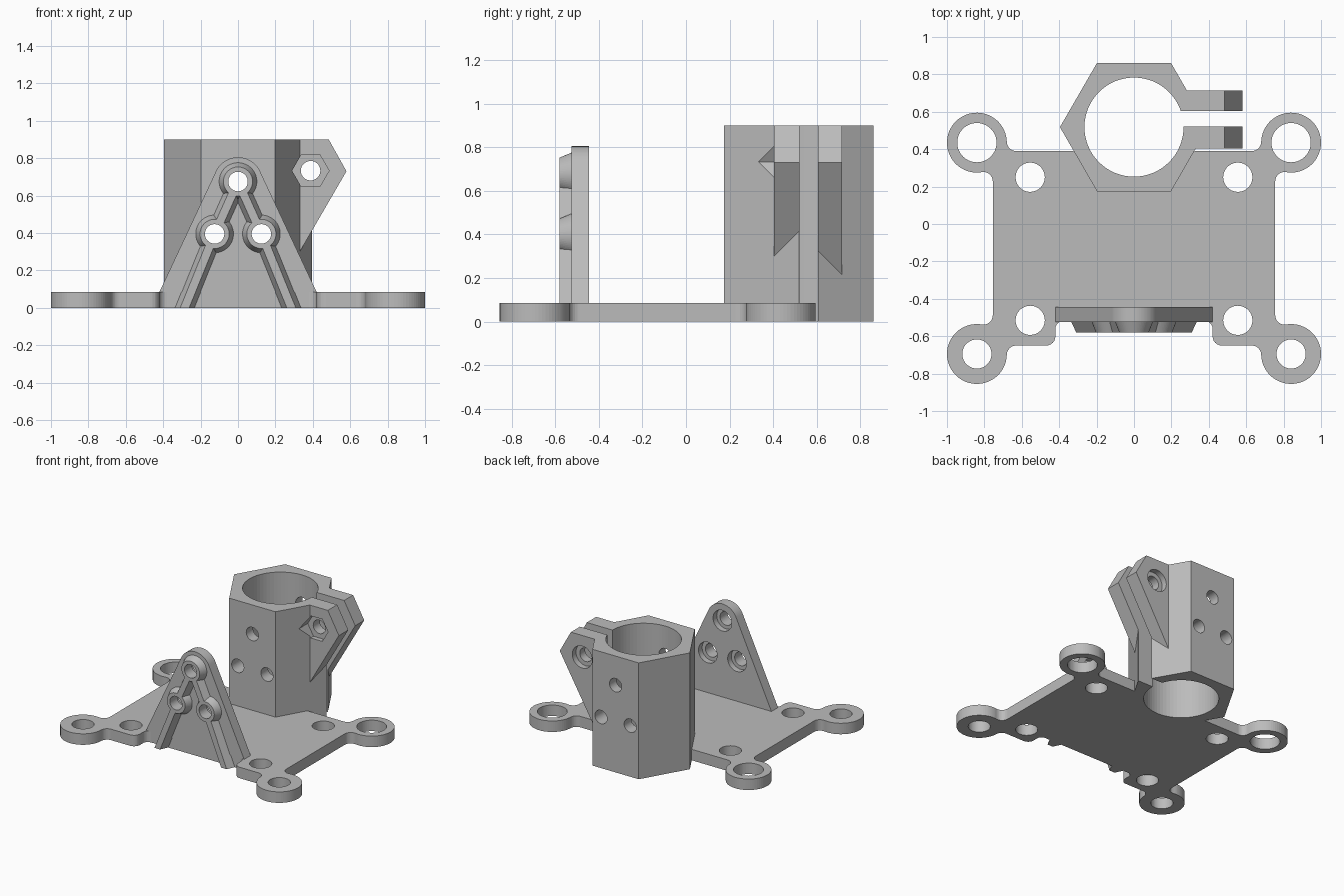
import bpy, bmesh
from math import sin, cos, pi, atan2, sqrt, radians, asin

if "Cube" in bpy.data.objects:
    bpy.data.objects.remove(bpy.data.objects["Cube"], do_unlink=True)

grey = bpy.data.materials.new("plain_grey")
grey.use_nodes = True
grey.diffuse_color = (0.5, 0.5, 0.5, 1)
grey.node_tree.nodes["Principled BSDF"].inputs["Base Color"].default_value = (0.5, 0.5, 0.5, 1)


def arc(cx, cy, r, a, b, n):
    """Points along an arc, angles in radians."""
    return [(cx + r * cos(a + (b - a) * i / n), cy + r * sin(a + (b - a) * i / n))
            for i in range(n + 1)]


def ring(cx, cy, r, n=64):
    return arc(cx, cy, r, 0, 2 * pi, n)[:-1]


def loft(name, pts, a, b, axis="z", end=None):
    """Solid between a profile at depth a and the same or another profile at b."""
    bm = bmesh.new()
    place = (lambda p, d: (p[0], p[1], d)) if axis == "z" else (lambda p, d: (p[0], d, p[1]))
    low = [bm.verts.new(place(p, a)) for p in pts]
    high = [bm.verts.new(place(p, b)) for p in (end or pts)]
    bm.faces.new(low)
    bm.faces.new(high)
    for i in range(len(low)):
        j = (i + 1) % len(low)
        bm.faces.new((low[i], low[j], high[j], high[i]))
    bmesh.ops.recalc_face_normals(bm, faces=bm.faces)
    mesh = bpy.data.meshes.new(name)
    bm.to_mesh(mesh)
    bm.free()
    mesh.materials.append(grey)
    ob = bpy.data.objects.new(name, mesh)
    bpy.context.scene.collection.objects.link(ob)
    return ob


def combine(ob, tools, mode):
    """Apply boolean tools in turn and remove them."""
    for t in tools:
        t.hide_render = True
        m = ob.modifiers.new("bool", "BOOLEAN")
        m.operation, m.solver, m.object = mode, "EXACT", t
    deps = bpy.context.evaluated_depsgraph_get()
    deps.update()
    mesh = bpy.data.meshes.new_from_object(ob.evaluated_get(deps))
    ob.modifiers.clear()
    ob.data = mesh
    mesh.name = ob.name
    for t in tools:
        bpy.data.objects.remove(t, do_unlink=True)


def drill(x, y, r, a, b, axis="z"):
    return loft("cutter", ring(x, y, r), a, b, axis)


# Shared sizes
THICK, TOP = 0.085, 0.9
EAR_X, EAR_R, FIL = 0.84, 0.16, 0.05
SIDE = 0.755
BORE = (0, 0.518, 0.265)
SCREWS = [(0, 0.675), (-0.125, 0.395), (0.125, 0.395)]


# Base plate outline: round ears blended into the sheet by fillets
def ear(cy, s):
    reach = EAR_R + FIL
    fy = -0.045 + FIL
    f1 = (EAR_X - sqrt(reach ** 2 - fy ** 2), fy)
    dx = SIDE + FIL - EAR_X
    f2 = (SIDE + FIL, -sqrt(reach ** 2 - dx ** 2))
    t1 = atan2(-f1[1], EAR_X - f1[0])
    t2 = atan2(-f2[1], EAR_X - f2[0])
    pts = arc(*f1, FIL, -pi / 2, t1, 8)
    pts += arc(EAR_X, 0, EAR_R, t1 + pi, t2 - pi, 48)[1:]
    pts += arc(*f2, FIL, t2, pi, 8)[1:]
    return [(x, cy + s * y) for x, y in pts]


half = arc(0.38, -0.56, 0.04, pi / 2, 0, 6) + arc(0.47, -0.6, 0.05, pi, 1.5 * pi, 6)
half += ear(-0.695, -1) + ear(0.435, 1)[::-1]
plate = loft("base_plate", half + [(-x, y) for x, y in reversed(half)], 0, THICK)
cuts = [drill(*BORE, -1, 1),
        loft("cutter", [(0.2, 0.3), (0.2, 0.605), (0.25, 0.605), (0.25, 0.3)], -1, -0.9)]
for s in (-1, 1):
    cuts += [drill(s * EAR_X, 0.435, 0.105, -1, 1), drill(s * EAR_X, -0.695, 0.078, -1, 1),
             drill(s * 0.555, 0.25, 0.078, -1, 1), drill(s * 0.555, -0.515, 0.078, -1, 1)]
combine(plate, cuts, "DIFFERENCE")

# Triangular front bracket with a rounded tip
TIP_Z, TIP_R, FOOT = 0.675, 0.13, 0.42
rise = TIP_Z - THICK
lean = atan2(rise, FOOT) - pi / 2 + asin(TIP_R / sqrt(FOOT ** 2 + rise ** 2))
lean = pi / 2 - (atan2(rise, FOOT) + asin(TIP_R / sqrt(FOOT ** 2 + rise ** 2)))
outline = [(-FOOT, THICK), (FOOT, THICK)] + arc(0, TIP_Z, TIP_R, lean, pi - lean, 32)
bracket = loft("front_bracket", outline, -0.525, -0.445, "y")


# Tapered ribs and screw bosses on the bracket
def rib(x0, z0, x1, z1):
    def quad(w):
        return [(x0 - w, z0), (x1 - w, z1), (x1 + w, z1), (x0 + w, z0)]
    return loft("rib", quad(0.054), -0.515, -0.58, "y", quad(0.024))


parts = []
for s in (-1, 1):
    parts += [rib(0, 0.675, s * 0.125, 0.395), rib(s * 0.125, 0.395, s * 0.285, 0)]
for x, z in SCREWS:
    parts.append(loft("boss", ring(x, z, 0.105), -0.515, -0.58, "y", ring(x, z, 0.078)))
combine(bracket, parts, "UNION")
cuts = []
for x, z in SCREWS:
    cuts += [drill(x, z, 0.052, -1, 0, "y"), drill(x, z, 0.08, -0.49, 0, "y")]
combine(bracket, cuts, "DIFFERENCE")

# Hexagonal clamp tower with a pair of clamping lugs
tower = loft("clamp_tower", ring(0, 0.518, 0.396, 6), 0, TOP)
lug = [(0.22, TOP), (0.485, TOP), (0.58, 0.73), (0.22, 0.11)]
combine(tower, [loft("lugs", lug, 0.405, 0.715, "y")], "UNION")
slot = [(0.1, 0.52), (0.8, 0.52), (0.8, 0.605), (0.1, 0.605)]
BOLT = (0.388, 0.733)
cuts = [drill(*BORE, -1, 2), loft("cutter", slot, -1, 2),
        drill(*BOLT, 0.052, 0, 1, "y"),
        drill(*BOLT, 0.085, 0.67, 1, "y"),
        loft("cutter", ring(*BOLT, 0.099, 6), 0, 0.44, "y")]
cuts += [drill(x, z, 0.052, 0, 1, "y") for x, z in SCREWS]
combine(tower, cuts, "DIFFERENCE")
